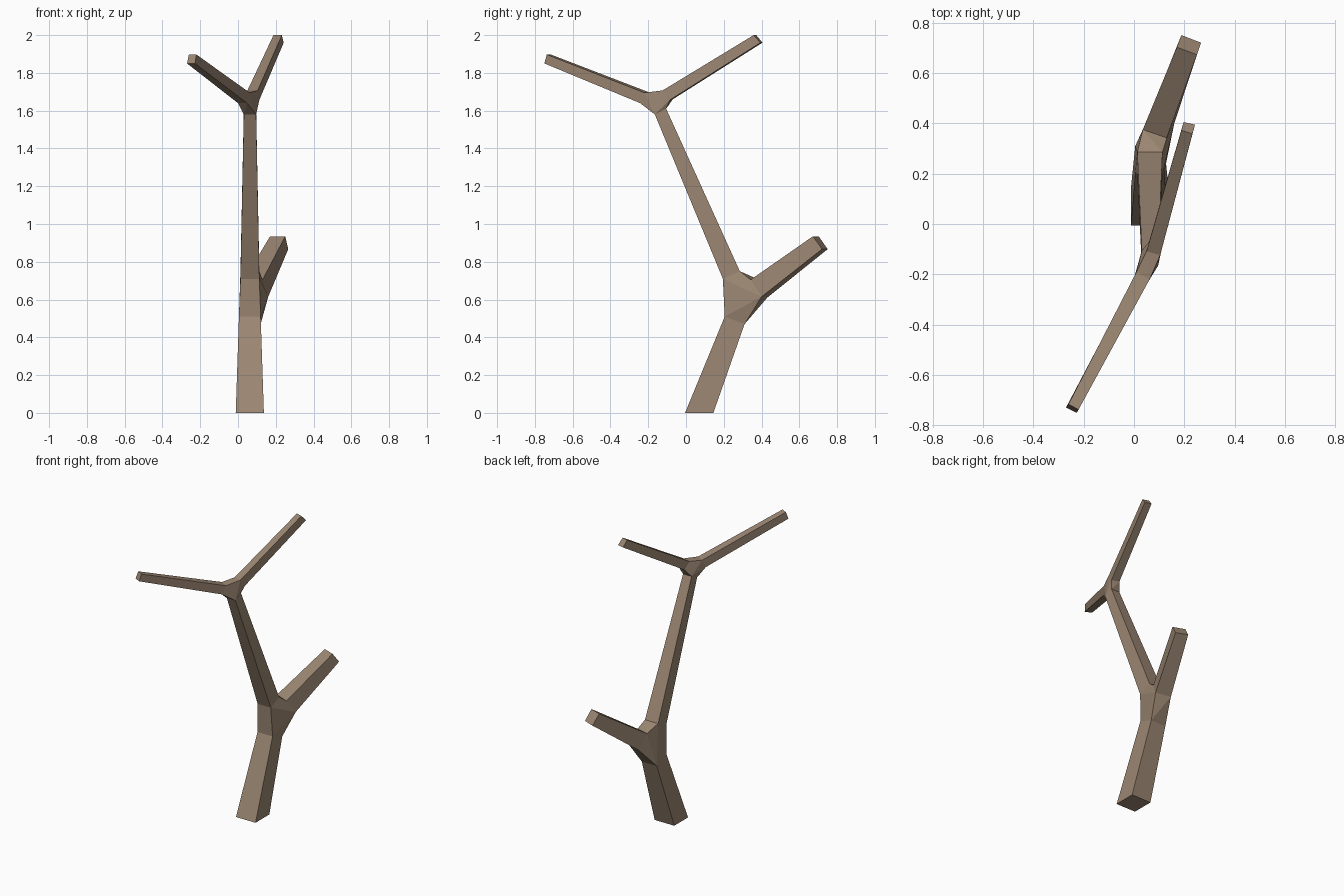
import bpy, bmesh

if "Cube" in bpy.data.objects:
    bpy.data.objects.remove(bpy.data.objects["Cube"])

bm = bmesh.new()


def ring(*points):
    return [bm.verts.new(p) for p in points]


def limb(start, end):
    # tapered four-sided limb between two rings
    for i in range(4):
        j = (i + 1) % 4
        bm.faces.new((start[i], start[j], end[j], end[i]))


def fork(*rings):
    # faceted hull joining three rings, left open where the limbs attach
    verts = [v for r in rings for v in r]
    bmesh.ops.convex_hull(bm, input=verts, use_existing_faces=False)
    caps = [f for f in bm.faces if any(all(v in r for v in f.verts) for r in rings)]
    bmesh.ops.delete(bm, geom=caps, context='FACES_ONLY')


def level(x0, x1, front, back):
    # trunk ring spanning x0..x1 with (y, z) for its front and back edges
    return ring((x0, *front), (x1, *front), (x1, *back), (x0, *back))


# Trunk rings
base = level(-.012, .137, (-.005, 0), (.145, 0))
trunk_top = level(.005, .12, (.205, .51), (.31, .47))
stem_low = level(.013, .113, (.195, .71), (.285, .75))
stem_top = level(.031, .096, (-.165, 1.58), (-.105, 1.61))

# Low branch rings
low_start = ring((.035, .375, .71), (.13, .342, .705), (.16, .40, .615), (.06, .43, .61))
low_tip = ring((.17, .702, .935), (.25, .672, .935), (.266, .72, .867), (.188, .75, .867))

# Front twig rings
front_start = ring((.01, -.19, 1.695), (.062, -.22, 1.695), (.048, -.243, 1.64), (0, -.215, 1.64))
front_tip = ring((-.26, -.715, 1.897), (-.22, -.737, 1.897), (-.228, -.75, 1.85), (-.27, -.729, 1.85))

# Back twig rings
back_start = ring((.05, -.108, 1.707), (.104, -.124, 1.707), (.113, -.085, 1.657), (.06, -.07, 1.66))
back_tip = ring((.188, .372, 2.0), (.232, .358, 2.0), (.242, .394, 1.96), (.197, .405, 1.96))

# Forks, then limbs and end caps
fork(trunk_top, stem_low, low_start)
fork(stem_top, front_start, back_start)
for a, b in ((base, trunk_top), (stem_low, stem_top), (low_start, low_tip),
             (front_start, front_tip), (back_start, back_tip)):
    limb(a, b)
for end in (base, low_tip, front_tip, back_tip):
    bm.faces.new(end)
bmesh.ops.recalc_face_normals(bm, faces=bm.faces)

mesh = bpy.data.meshes.new("bare_tree")
bm.to_mesh(mesh)
bm.free()
tree = bpy.data.objects.new("bare_tree", mesh)
bpy.context.collection.objects.link(tree)

# Bark colour
bark = bpy.data.materials.new("bark")
bark.diffuse_color = (.33, .24, .17, 1)
bark.use_nodes = True
bark.node_tree.nodes["Principled BSDF"].inputs["Base Color"].default_value = bark.diffuse_color
mesh.materials.append(bark)
